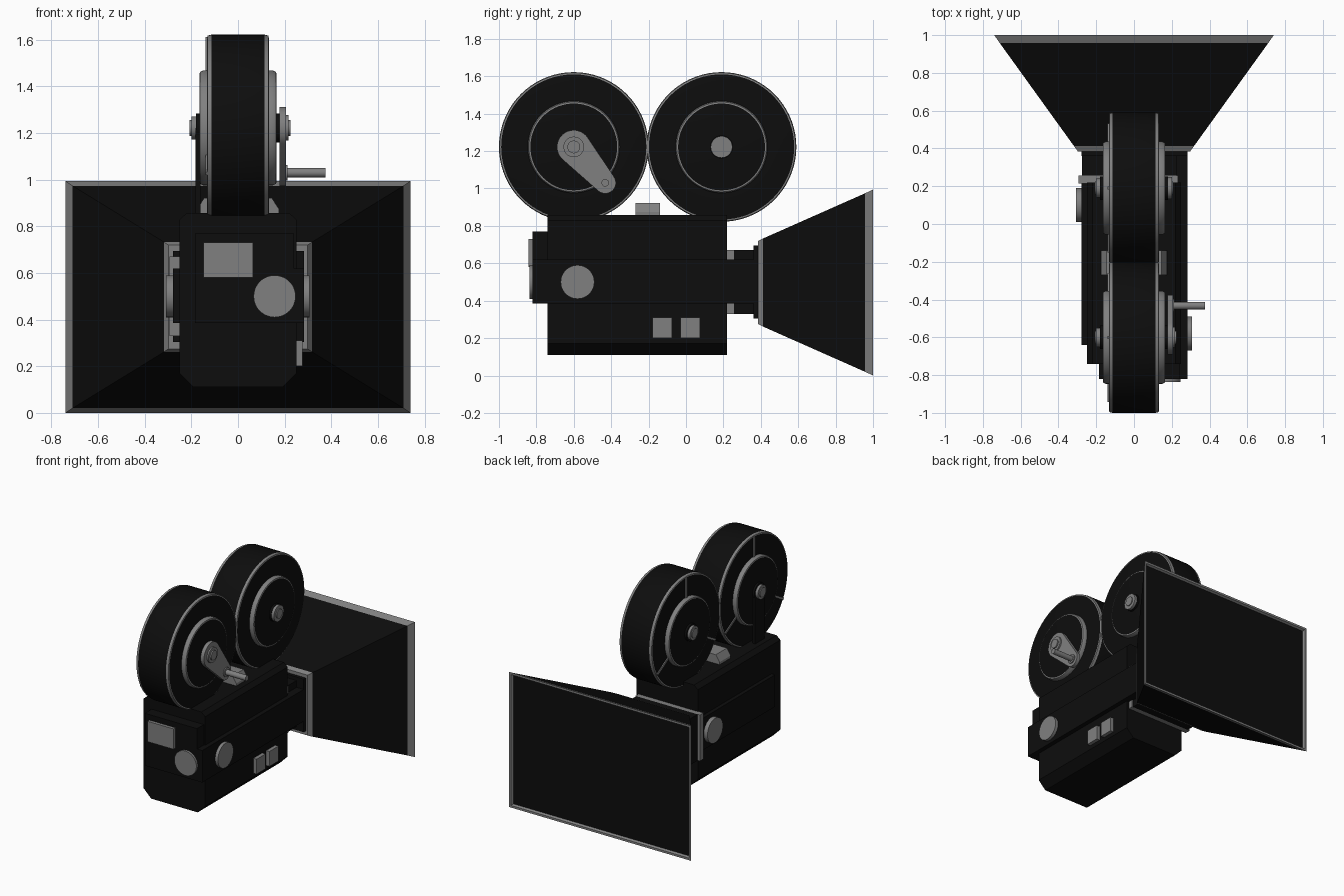
import bpy, bmesh, math
from mathutils import Vector

if "Cube" in bpy.data.objects:
    bpy.data.objects.remove(bpy.data.objects["Cube"])


def material(name, v):
    m = bpy.data.materials.new(name)
    m.diffuse_color = (v, v, v, 1)
    m.use_nodes = True
    m.node_tree.nodes["Principled BSDF"].inputs["Base Color"].default_value = m.diffuse_color
    return m


BLACK = material("matte black", 0.004)
GREY = material("metal grey", 0.216)


def finish(name, bm, mats, smooth=False):
    bmesh.ops.recalc_face_normals(bm, faces=bm.faces)
    me = bpy.data.meshes.new(name)
    bm.to_mesh(me)
    bm.free()
    ob = bpy.data.objects.new(name, me)
    bpy.context.collection.objects.link(ob)
    for m in mats:
        me.materials.append(m)
    if smooth:
        bpy.ops.object.select_all(action='DESELECT')
        ob.select_set(True)
        bpy.context.view_layer.objects.active = ob
        bpy.ops.object.shade_smooth_by_angle(angle=math.radians(25))
    return ob


def box(name, x, y, z, mat):
    """Box from (min, max) ranges."""
    bm = bmesh.new()
    bmesh.ops.create_cube(bm, size=1)
    for v in bm.verts:
        v.co = [r[0] if c < 0 else r[1] for c, r in zip(v.co, (x, y, z))]
    return finish(name, bm, [mat])


def prism(name, pts, depth, mat, axis='y', smooth=False):
    """Extrude an outline along y (points x,z) or x (points y,z)."""
    bm = bmesh.new()
    a, b = depth
    put = (lambda p, d: (p[0], d, p[1])) if axis == 'y' else (lambda p, d: (d, p[0], p[1]))
    f = bm.faces.new([bm.verts.new(put(p, a)) for p in pts])
    ext = bmesh.ops.extrude_face_region(bm, geom=[f])
    for v in ext['geom']:
        if isinstance(v, bmesh.types.BMVert):
            v.co = put((v.co.x if axis == 'y' else v.co.y, v.co.z), b)
    return finish(name, bm, [mat], smooth)


def lathe(name, prof, cols, centre, axis='x', n=64):
    """Turn (along, radius) points; cols gives the material of each segment."""
    bm = bmesh.new()
    rings = []
    for a, r in prof:
        ring = []
        for i in range(n if r > 0 else 1):
            t = 2 * math.pi * i / n
            u, w = r * math.cos(t), r * math.sin(t)
            off = Vector((a, u, w)) if axis == 'x' else Vector((u, a, w))
            ring.append(bm.verts.new(off + Vector(centre)))
        rings.append(ring)
    for ra, rb, c in zip(rings, rings[1:], cols):
        for i in range(n):
            j = (i + 1) % n
            q = [ra[i % len(ra)], ra[j % len(ra)], rb[j % len(rb)], rb[i % len(rb)]]
            bm.faces.new(list(dict.fromkeys(q))).material_index = c
    return finish(name, bm, [BLACK, GREY], True)


def disc(name, r, a, b, centre, axis='x', col=1, n=48):
    return lathe(name, [(a, 0), (a, r), (b, r), (b, 0)], [col] * 3, centre, axis, n)


def frame(name, y, z, w, x, mat):
    """Rectangular trim on a side wall."""
    bm = bmesh.new()
    f = bm.faces.new([bm.verts.new((x[0], a, b)) for a, b in
                      ((y[0], z[0]), (y[1], z[0]), (y[1], z[1]), (y[0], z[1]))])
    bmesh.ops.inset_region(bm, faces=[f], thickness=w)
    bmesh.ops.delete(bm, geom=[f], context='FACES')
    ext = bmesh.ops.extrude_face_region(bm, geom=bm.faces[:])
    for v in ext['geom']:
        if isinstance(v, bmesh.types.BMVert):
            v.co.x = x[1]
    return finish(name, bm, [mat])


# Camera body with chamfered long edges
half = [(0.19, 0.11), (0.25, 0.17), (0.25, 0.83), (0.22, 0.857)]
prism("body", half + [(-x, z) for x, z in reversed(half)], (-0.74, 0.22), BLACK)

# Side trims, bands and knobs
frame("right_trim", (-0.69, 0.16), (0.23, 0.79), 0.05, (0.245, 0.263), GREY)
frame("left_trim", (-0.69, 0.16), (0.23, 0.79), 0.05, (-0.245, -0.263), GREY)
box("right_band", (0.2, 0.283), (-0.82, 0.37), (0.385, 0.62), BLACK)
box("left_band", (-0.278, -0.2), (-0.64, 0.23), (0.385, 0.62), BLACK)
disc("right_knob", 0.09, 0.27, 0.306, (0, -0.58, 0.5))
disc("left_knob", 0.09, -0.308, -0.27, (0, 0.1, 0.5))
for i, y in enumerate((-0.127, 0.023)):
    box(f"latch_{i + 1}", (0.24, 0.277), (y - 0.052, y + 0.052), (0.2, 0.31), GREY)

# Viewfinder end
box("rear_box", (-0.185, 0.24), (-0.82, -0.7), (0.385, 0.77), BLACK)
box("rear_plate", (-0.148, 0.065), (-0.843, -0.81), (0.58, 0.73), GREY)
disc("rear_knob", 0.09, -0.837, -0.81, (0.157, 0, 0.5), 'y')

# Lens mount
box("mount_plate", (-0.293, 0.232), (0.215, 0.257), (0.33, 0.67), GREY)
box("mount_block", (-0.275, 0.225), (0.257, 0.39), (0.33, 0.67), BLACK)
box("mount_flange", (-0.278, 0.283), (0.36, 0.39), (0.305, 0.695), BLACK)

# Flared lens hood: grey rims at both ends, recessed front panel
bm = bmesh.new()
loops = []
for y, hx, hz in ((0.385, 0.298, 0.222), (0.413, 0.318, 0.236), (0.957, 0.71, 0.477), (1.0, 0.74, 0.497)):
    loops.append([bm.verts.new((sx * hx, y, 0.497 + sz * hz))
                  for sx, sz in ((-1, -1), (1, -1), (1, 1), (-1, 1))])
for k, (la, lb) in enumerate(zip(loops, loops[1:])):
    for i in range(4):
        j = (i + 1) % 4
        bm.faces.new((la[i], la[j], lb[j], lb[i])).material_index = 0 if k == 1 else 1
bm.faces.new(loops[0]).material_index = 1
front = bm.faces.new(loops[-1])
front.material_index = 1
bmesh.ops.recalc_face_normals(bm, faces=bm.faces)
bmesh.ops.inset_region(bm, faces=[front], thickness=0.022)
bmesh.ops.inset_region(bm, faces=[front], thickness=0.012, depth=-0.015)
front.material_index = 0
finish("lens_hood", bm, [BLACK, GREY])

# Film reels: black drums with grey rims and a raised centre dish
side = [(0.165, 0), (0.165, 0.232), (0.163, 0.24), (0.15, 0.246), (0.132, 0.246),
        (0.132, 0.388), (0.13, 0.396), (0.113, 0.4)]
cols = [0, 1, 1, 1, 0, 1, 1]
for tag, y in (("rear", -0.6), ("front", 0.19)):
    c = (0, y, 1.222)
    lathe(f"{tag}_reel", [(-a, r) for a, r in side] + side[::-1], cols + [0] + cols[::-1], c, n=72)
    for s, lab in ((1, "right"), (-1, "left")):
        disc(f"{tag}_{lab}_hub", 0.062, s * 0.16, s * 0.18, c, col=0)
        disc(f"{tag}_{lab}_hub_cap", 0.058 if s > 0 else 0.05, s * 0.175, s * 0.2, c)
        disc(f"{tag}_{lab}_hub_pin", 0.034, s * 0.195, s * 0.207, c)
    # thin spokes on the left face
    for i, deg in enumerate((90, 210, 330)):
        t = math.radians(deg)
        d, p = (math.cos(t), math.sin(t)), (-math.sin(t) * 0.008, math.cos(t) * 0.008)
        pts = [(y + d[0] * r + s * p[0], 1.222 + d[1] * r + s * p[1])
               for r, s in ((0.24, -1), (0.39, -1), (0.39, 1), (0.24, 1))]
        prism(f"{tag}_spoke_{i + 1}", pts, (-0.139, -0.13), GREY, 'x')

# Crank arm: hull of two circles, with handle
A, B, ra, rb = (-0.6, 1.222), (-0.432, 1.03), 0.09, 0.057
th = math.atan2(B[1] - A[1], B[0] - A[0])
k = math.acos((ra - rb) / math.dist(A, B))
arm = []
for cen, r, a0, a1 in ((B, rb, th - k, th + k), (A, ra, th + k, th - k + 2 * math.pi)):
    arm += [(cen[0] + r * math.cos(a0 + (a1 - a0) * i / 20),
             cen[1] + r * math.sin(a0 + (a1 - a0) * i / 20)) for i in range(21)]
prism("crank_arm", arm, (0.178, 0.206), GREY, 'x', True)
disc("crank_boss", 0.055, 0.2, 0.217, (0, *A))
disc("crank_pin", 0.034, 0.21, 0.226, (0, *A))
disc("crank_handle_base", 0.034, 0.2, 0.213, (0, *B))
disc("crank_handle", 0.02, 0.2, 0.376, (0, *B), n=24)

# Reel support and the wedge between the reels
box("reel_support", (-0.182, -0.16), (-0.655, -0.545), (0.84, 1.222), BLACK)
prism("reel_wedge", [(-0.175, 0.85), (0.175, 0.85), (0.175, 0.875), (0.145, 0.922),
                     (-0.145, 0.922), (-0.175, 0.875)], (-0.27, -0.14), GREY)
